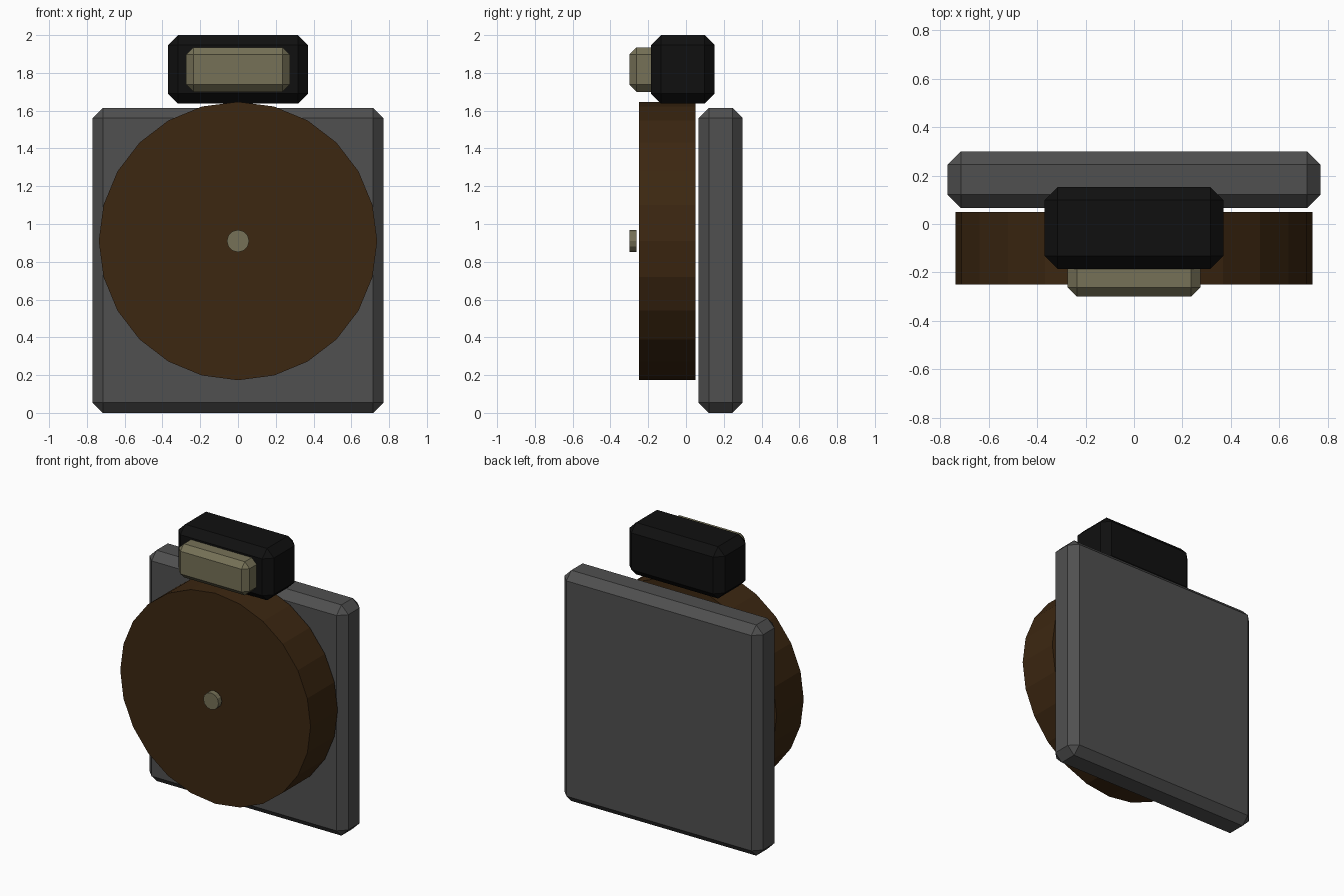
import bpy, bmesh, math
from mathutils import Matrix

if "Cube" in bpy.data.objects:
    bpy.data.objects.remove(bpy.data.objects["Cube"])


def material(name, rgb):
    m = bpy.data.materials.new(name)
    m.diffuse_color = (*rgb, 1)
    m.use_nodes = True
    m.node_tree.nodes["Principled BSDF"].inputs["Base Color"].default_value = m.diffuse_color
    return m


grey = material("dark_grey", (0.08, 0.08, 0.08))
brown = material("dark_brown", (0.045, 0.02, 0.0055))
black = material("black", (0.005, 0.005, 0.005))
beige = material("beige", (0.18, 0.165, 0.095))


def finish(name, bm, mat):
    me = bpy.data.meshes.new(name)
    bm.to_mesh(me)
    bm.free()
    me.materials.append(mat)
    ob = bpy.data.objects.new(name, me)
    bpy.context.collection.objects.link(ob)
    return ob


def chamfered_box(name, half_x, y, z, chamfer, mat):
    bm = bmesh.new()
    size = Matrix.Diagonal((2 * half_x, y[1] - y[0], z[1] - z[0], 1))
    centre = Matrix.Translation((0, sum(y) / 2, sum(z) / 2))
    bmesh.ops.create_cube(bm, size=1, matrix=centre @ size)
    bmesh.ops.bevel(bm, geom=bm.edges[:], offset=chamfer, segments=1,
                    affect='EDGES', profile=0.5)
    return finish(name, bm, mat)


def disc(name, radius, sides, y, z, mat):
    # Cylinder whose axis runs front to back
    bm = bmesh.new()
    place = Matrix.Translation((0, sum(y) / 2, z)) @ Matrix.Rotation(math.pi / 2, 4, 'X')
    bmesh.ops.create_cone(bm, cap_ends=True, segments=sides, radius1=radius,
                          radius2=radius, depth=y[1] - y[0], matrix=place)
    return finish(name, bm, mat)


# Flat slab at the back
chamfered_box("back_slab", 0.77, (0.067, 0.30), (0, 1.615), 0.054, grey)
# Large round drum and the small stud floating just in front of it
disc("drum", 0.737, 24, (-0.25, 0.05), 0.91, brown)
disc("centre_stud", 0.059, 12, (-0.30, -0.262), 0.91, beige)
# Block on top with its front panel
chamfered_box("top_block", 0.37, (-0.185, 0.152), (1.637, 2.0), 0.053, black)
chamfered_box("front_panel", 0.274, (-0.30, -0.10), (1.70, 1.935), 0.038, beige)
